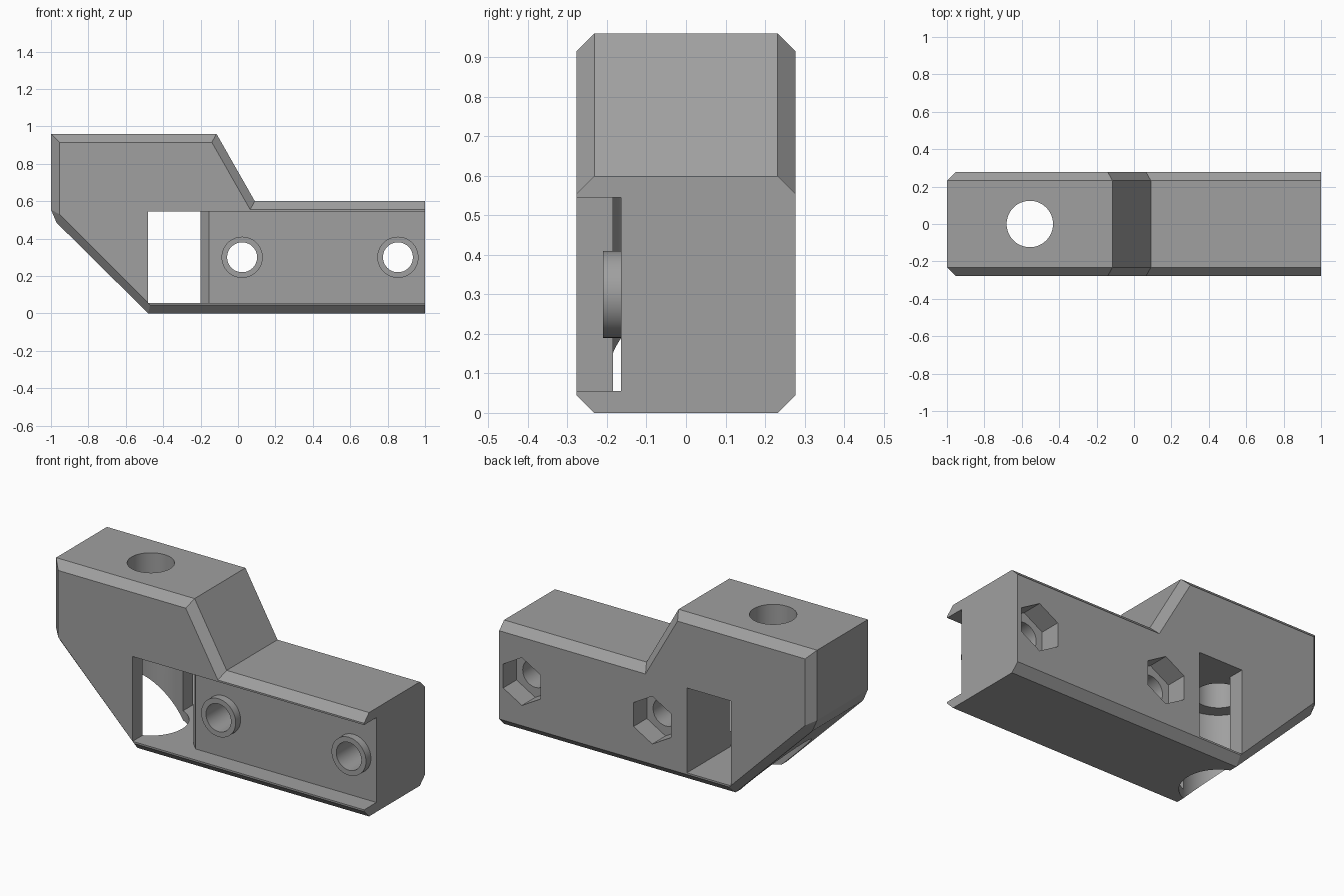
import bpy, bmesh, math
from mathutils import Matrix, Vector

if "Cube" in bpy.data.objects:
    bpy.data.objects.remove(bpy.data.objects["Cube"])

grey = bpy.data.materials.new("mid grey")
grey.diffuse_color = (0.35, 0.35, 0.35, 1)
grey.use_nodes = True
grey.node_tree.nodes["Principled BSDF"].inputs["Base Color"].default_value = grey.diffuse_color


def make(name, bm):
    bmesh.ops.recalc_face_normals(bm, faces=bm.faces)
    me = bpy.data.meshes.new(name)
    bm.to_mesh(me)
    bm.free()
    me.materials.append(grey)
    ob = bpy.data.objects.new(name, me)
    bpy.context.collection.objects.link(ob)
    return ob


def loft(name, loops):
    """Skin a stack of equal-length point loops and cap both ends."""
    bm = bmesh.new()
    rings = [[bm.verts.new(p) for p in loop] for loop in loops]
    n = len(rings[0])
    for a, b in zip(rings, rings[1:]):
        for i in range(n):
            j = (i + 1) % n
            bm.faces.new((a[i], a[j], b[j], b[i]))
    bm.faces.new(rings[0])
    bm.faces.new(rings[-1][::-1])
    bmesh.ops.remove_doubles(bm, verts=bm.verts, dist=0.0005)
    return make(name, bm)


def cylinder(name, r, start, end, sides=64):
    """Cylinder between two points along y or z."""
    a, b = Vector(start), Vector(end)
    bm = bmesh.new()
    bmesh.ops.create_cone(bm, cap_ends=True, segments=sides, radius1=r, radius2=r,
                          depth=(b - a).length)
    rot = Matrix.Rotation(math.pi / 2, 4, 'X') if abs(b.y - a.y) > 0 else Matrix()
    if sides == 6 and rot != Matrix():
        rot = rot @ Matrix.Rotation(math.pi / 6, 4, 'Z')
        # points of the hexagon face up and down
        if max(abs((rot @ v.co).z) for v in bm.verts) < r * 0.95:
            rot = rot @ Matrix.Rotation(math.pi / 6, 4, 'Z')
    bm.transform(Matrix.Translation((a + b) / 2) @ rot)
    return make(name, bm)


def cut(ob, cutters):
    for c in cutters:
        c.hide_render = True
        m = ob.modifiers.new("cut", 'BOOLEAN')
        m.operation, m.solver, m.object = 'DIFFERENCE', 'EXACT', c
    bpy.context.view_layer.update()
    dg = bpy.context.evaluated_depsgraph_get()
    me = bpy.data.meshes.new_from_object(ob.evaluated_get(dg))
    ob.modifiers.clear()
    ob.data = me


# Block with chamfered front and back rims, square right end
outer = [(-1, .555), (-1, .96), (-.115, .96), (.09, .6), (1, .6), (1, 0), (-.48, 0), (-.97, .485)]
inner = [(-.955, .53), (-.955, .915), (-.14, .915), (.065, .555), (1, .555), (1, .045),
         (-.47, .045), (-.955, .53)]
layers = [(inner, -.277), (outer, -.232), (outer, .232), (inner, .277)]
block = loft("body_block", [[(x, y, z) for x, z in pts] for pts, y in layers])

# Front channel joined to the through window
channel = [(-.48, .4), (-.48, -.4), (1.1, -.4), (1.1, -.165), (-.155, -.165), (-.2, -.12), (-.2, .4)]
cutters = [loft("channel_cutter", [[(x, y, z) for x, y in channel] for z in (.055, .545)])]

# Vertical bore with wide lower part
cutters.append(cylinder("wide_bore_cutter", .2, (-.557, 0, -.2), (-.557, 0, .547)))
cutters.append(cylinder("top_bore_cutter", .124, (-.557, 0, .5), (-.557, 0, 1.2)))

# Screw holes, raised rims and hexagonal nut pockets
rims = []
for i, x in enumerate((.022, .855)):
    hole = cylinder(f"screw_hole_cutter_{i}", .08, (x, -.5, .3), (x, .5, .3))
    pocket = cylinder(f"nut_pocket_cutter_{i}", .138, (x, .155, .3), (x, .4, .3), 6)
    rim = cylinder(f"screw_rim_{i}", .11, (x, -.21, .3), (x, -.16, .3))
    cut(rim, [hole])
    rims.append(rim)
    cutters += [hole, pocket]
cut(block, cutters)

for c in cutters:
    bpy.data.objects.remove(c)

# Smooth the round walls, keep edges sharp
bpy.ops.object.select_all(action='DESELECT')
for ob in [block] + rims:
    ob.select_set(True)
bpy.context.view_layer.objects.active = block
bpy.ops.object.shade_smooth_by_angle(angle=math.radians(20))
